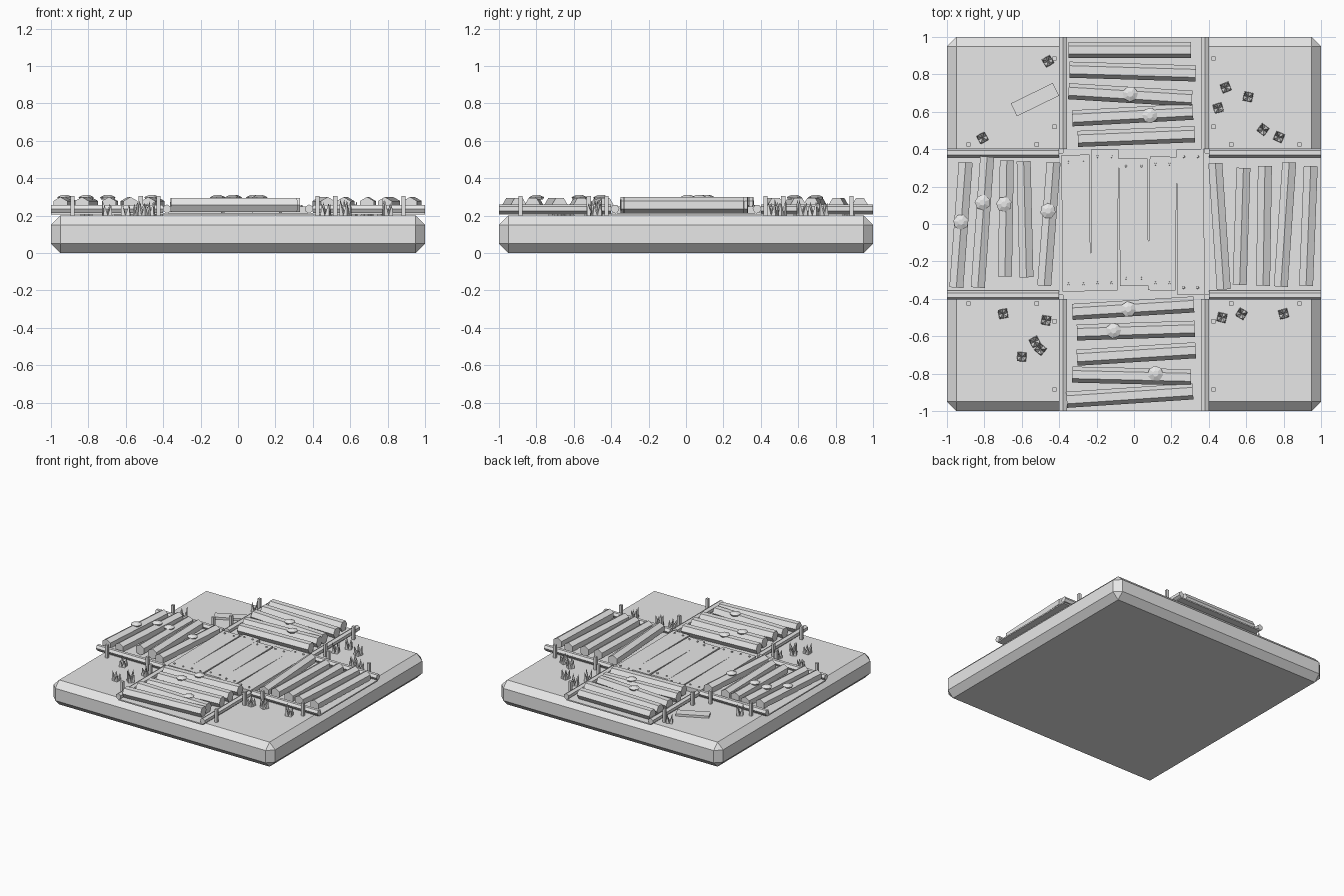
import bpy, bmesh, math, random
from mathutils import Vector, Matrix

if "Cube" in bpy.data.objects:
    bpy.data.objects.remove(bpy.data.objects["Cube"])

random.seed(4)
grey = bpy.data.materials.new("light_grey")
grey.diffuse_color = (0.8, 0.8, 0.8, 1)
grey.use_nodes = True
grey.node_tree.nodes["Principled BSDF"].inputs["Base Color"].default_value = grey.diffuse_color


def finish(name, bm):
    bmesh.ops.recalc_face_normals(bm, faces=bm.faces[:])
    me = bpy.data.meshes.new(name)
    bm.to_mesh(me)
    bm.free()
    me.materials.append(grey)
    ob = bpy.data.objects.new(name, me)
    bpy.context.collection.objects.link(ob)
    return ob


def add_box(bm, x0, x1, y0, y1, z0, z1, angle=0.0):
    c = Vector(((x0 + x1) / 2, (y0 + y1) / 2, (z0 + z1) / 2))
    m = (Matrix.Translation(c) @ Matrix.Rotation(angle, 4, 'Z')
         @ Matrix.Diagonal((x1 - x0, y1 - y0, z1 - z0, 1)))
    bmesh.ops.create_cube(bm, size=1, matrix=m)


def add_log(bm, a, b, z, r, flat_top):
    """Six-sided log between two plan points."""
    a, b = Vector((*a, z)), Vector((*b, z))
    d = (b - a).normalized()
    side, up = Vector((-d.y, d.x, 0)), Vector((0, 0, 1))
    start = 0 if flat_top else math.pi / 6
    rings = []
    for p in (a, b):
        rings.append([bm.verts.new(p + side * r * math.cos(start + i * math.pi / 3)
                                   + up * r * math.sin(start + i * math.pi / 3))
                      for i in range(6)])
    for i in range(6):
        j = (i + 1) % 6
        bm.faces.new((rings[0][i], rings[0][j], rings[1][j], rings[1][i]))
    bm.faces.new(rings[0])
    bm.faces.new(rings[1])


# Chamfered ground slab
bm = bmesh.new()
add_box(bm, -1, 1, -1, 1, 0, 0.2)
bmesh.ops.bevel(bm, geom=bm.edges[:], offset=0.05, segments=1, affect='EDGES')
finish("ground_slab", bm)

# Thin cross-shaped path bed
bm = bmesh.new()
add_box(bm, -0.38, 0.38, -1, 1, 0.205, 0.215)
for s in (-1, 1):
    add_box(bm, *sorted((s * 0.38, s)), -0.38, 0.38, 0.205, 0.215)
finish("path_bed", bm)

# Border rails along each arm
bm = bmesh.new()
for s in (-1, 1):
    for t in (-0.38, 0.38):
        add_log(bm, (s * 0.4, t), (s, t), 0.236, 0.024, True)
        add_log(bm, (t, s * 0.4), (t, s), 0.236, 0.024, False)
finish("border_rails", bm)

# Cross logs: x start, y start, x end, y end
across = [
    (-.35, .93, .305, .93), (-.345, .825, .33, .805), (-.35, .71, .31, .67),
    (-.33, .565, .315, .6), (-.30, .455, .325, .48),
    (-.33, -.47, .32, -.43), (-.305, -.58, .325, -.56), (-.305, -.715, .33, -.675),
    (-.33, -.805, .305, -.82), (-.36, -.94, .315, -.895)]
along = [
    (-.95, -.34, -.9, .33), (-.835, -.34, -.785, .36), (-.69, -.28, -.68, .34),
    (-.575, -.285, -.59, .335), (-.48, -.33, -.43, .33),
    (.48, -.35, .435, .325), (.565, -.325, .585, .3), (.69, -.33, .70, .31),
    (.785, -.335, .83, .33), (.92, -.33, .945, .31)]
for name, logs, flat in (("cross_logs", across, True), ("side_logs", along, False)):
    bm = bmesh.new()
    for x0, y0, x1, y1 in logs:
        add_log(bm, (x0, y0), (x1, y1), 0.257, 0.043, flat)
    finish(name, bm)

# Centre deck planks with nails
planks = [(-.385, -.235, -.36, .37), (-.23, -.085, -.355, .40), (-.078, .075, -.33, .35),
          (.08, .225, -.355, .36), (.23, .375, -.38, .40)]
bm, nails = bmesh.new(), bmesh.new()
for i, (x0, x1, y0, y1) in enumerate(planks):
    add_box(bm, x0, x1, y0, y1, 0.212, 0.25, math.radians((0.6, -0.4, 0.7, -0.7, 0.4)[i]))
    for x in (x0 + 0.035, x1 - 0.035):
        for y in (y0 + 0.04, y1 - 0.04):
            bmesh.ops.create_cone(nails, cap_ends=True, segments=6, radius1=0.008, radius2=0.006,
                                  depth=0.012, matrix=Matrix.Translation((x, y, 0.252)))
finish("deck_planks", bm)
finish("deck_nails", nails)

# Square stakes holding the rails
bm = bmesh.new()
for s in (-1, 1):
    for t in (-1, 1):
        for d in (0.52, 0.885):
            for x, y in ((s * d, t * 0.425), (s * 0.425, t * d)):
                add_box(bm, x - .011, x + .011, y - .011, y + .011, 0.19, 0.305)
finish("stakes", bm)

# Low domed caps on the logs
caps = [(-.925, .01), (-.81, .115), (-.695, .105), (-.46, .07), (-.02, .695),
        (.085, .58), (-.03, -.455), (-.11, -.57), (.115, -.8)]
bm = bmesh.new()
for x, y in caps:
    spin = Matrix.Rotation(random.uniform(0, 6), 4, 'Z')
    for z, d, r1, r2 in ((0.293, 0.012, 0.036, 0.042), (0.305, 0.012, 0.042, 0.016)):
        bmesh.ops.create_cone(bm, cap_ends=True, segments=7, radius1=r1, radius2=r2, depth=d,
                              matrix=Matrix.Translation((x, y, z)) @ spin)
finish("log_caps", bm)

# Loose board on the ground
bm = bmesh.new()
add_box(bm, -.53 - .125, -.53 + .125, .665 - .038, .665 + .038, 0.198, 0.218, math.radians(26))
finish("loose_board", bm)

# Spiky grass tufts
tufts = [(-.46, .87), (-.81, .46), (.49, .73), (.61, .68), (.45, .62), (.69, .505),
         (.775, .465), (-.7, -.48), (-.47, -.515), (-.53, -.63), (-.5, -.67),
         (-.6, -.71), (.47, -.5), (.575, -.48), (.8, -.48)]
bm = bmesh.new()
for x, y in tufts:
    turn = random.uniform(0, 6)
    for k in range(4):
        a = turn + k * math.tau / 4
        h = random.uniform(0.06, 0.095)
        m = (Matrix.Translation((x + .017 * math.cos(a), y + .017 * math.sin(a), 0.198))
             @ Matrix.Rotation(a, 4, 'Z') @ Matrix.Rotation(0.15, 4, 'Y')
             @ Matrix.Translation((0, 0, h / 2)))
        bmesh.ops.create_cone(bm, cap_ends=True, segments=4, radius1=0.018, radius2=0.0,
                              depth=h, matrix=m)
finish("grass_tufts", bm)
